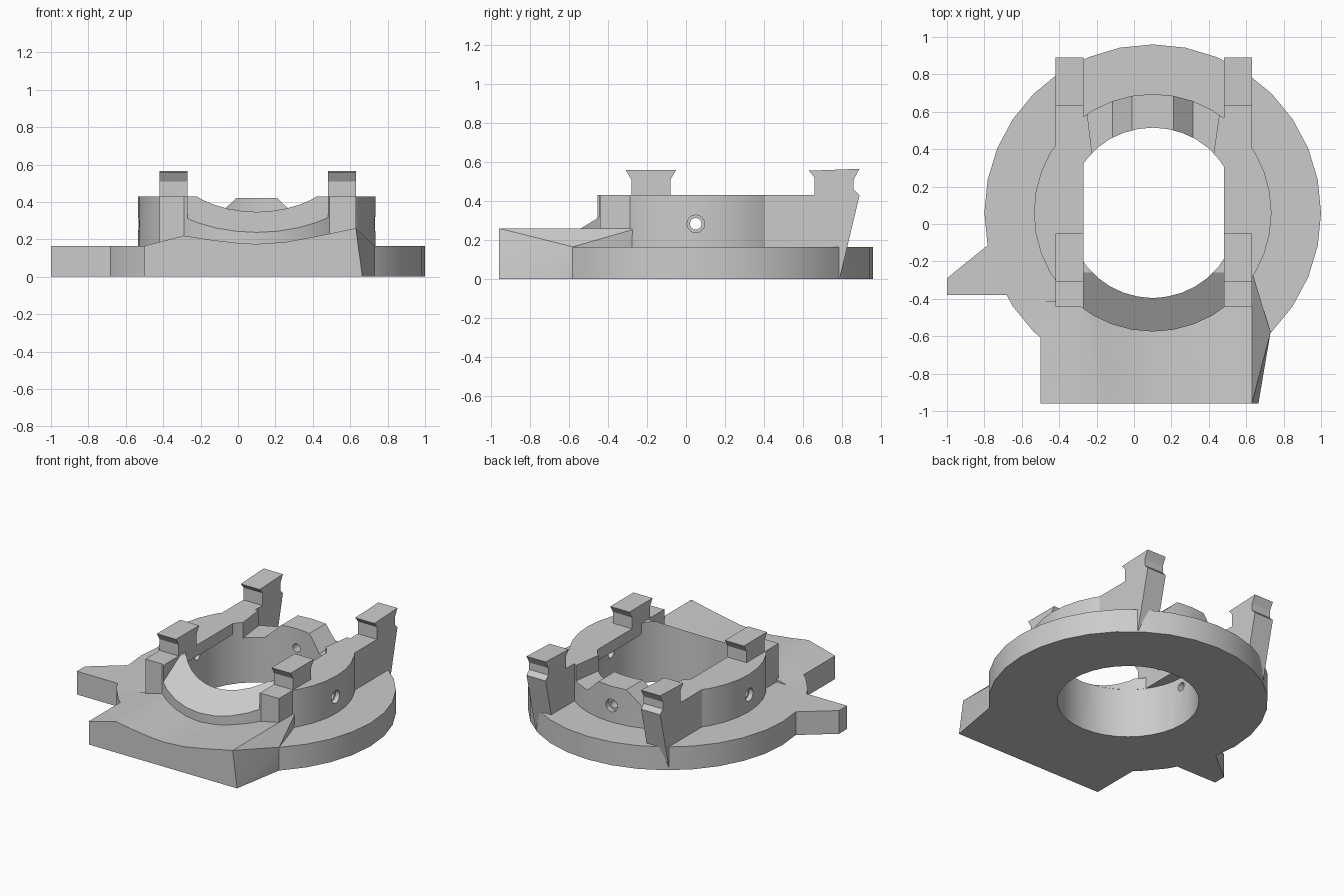
import bpy, bmesh, math
from mathutils import Matrix, Vector

if "Cube" in bpy.data.objects:
    bpy.data.objects.remove(bpy.data.objects["Cube"], do_unlink=True)

CX, CY = 0.10, 0.06          # ring centre
GREY = (0.6, 0.6, 0.6, 1)

mat = bpy.data.materials.new("plain_grey")
mat.use_nodes = True
mat.diffuse_color = GREY
mat.node_tree.nodes["Principled BSDF"].inputs["Base Color"].default_value = GREY


def finish(name, bm):
    bmesh.ops.recalc_face_normals(bm, faces=bm.faces[:])
    mesh = bpy.data.meshes.new(name)
    bm.to_mesh(mesh)
    bm.free()
    mesh.materials.append(mat)
    obj = bpy.data.objects.new(name, mesh)
    bpy.context.scene.collection.objects.link(obj)
    return obj


def prism(name, outline, axis, a, b):
    """Extrude a 2D outline along an axis from a to b."""
    place = {"x": lambda u, v, t: (t, u, v),
             "y": lambda u, v, t: (u, t, v),
             "z": lambda u, v, t: (u, v, t)}[axis]
    bm = bmesh.new()
    face = bm.faces.new([bm.verts.new(place(u, v, a)) for u, v in outline])
    ext = bmesh.ops.extrude_face_region(bm, geom=[face])
    move = Vector(place(0, 0, b - a))
    for v in ext["geom"]:
        if isinstance(v, bmesh.types.BMVert):
            v.co += move
    return finish(name, bm)


def box(name, x0, x1, y0, y1, z0, z1):
    return prism(name, [(x0, y0), (x1, y0), (x1, y1), (x0, y1)], "z", z0, z1)


def disc(name, radius, z0, z1, sides=36):
    ring = [(CX + radius * math.cos(i * math.tau / sides),
             CY + radius * math.sin(i * math.tau / sides)) for i in range(sides)]
    return prism(name, ring, "z", z0, z1)


def drill(name, radius, centre, length, axis):
    bm = bmesh.new()
    turn = Matrix.Rotation(math.pi / 2, 4, "Y" if axis == "x" else "X")
    bmesh.ops.create_cone(bm, cap_ends=True, segments=16, radius1=radius,
                          radius2=radius, depth=length,
                          matrix=Matrix.Translation(centre) @ turn)
    return finish(name, bm)


def combine(target, other, operation):
    mod = target.modifiers.new(operation, "BOOLEAN")
    mod.operation = operation
    mod.solver = "EXACT"
    mod.object = other
    bpy.context.view_layer.objects.active = target
    bpy.ops.object.modifier_apply(modifier=mod.name)
    bpy.data.objects.remove(other, do_unlink=True)


# Base plate with a pointed side tab
body = disc("adapter_body", 0.9, 0, 0.165, 32)
tab = [(-1, -0.38), (-0.3, -0.38), (-0.3, 0.0), (-0.79, -0.12), (-1, -0.29)]
combine(body, prism("side_tab", tab, "z", 0, 0.165), "UNION")

# Front ledge with a dished top
ledge = [(-0.5, 0), (-0.5, 0.165), (-0.29, 0.22), (-0.15, 0.198), (0, 0.18),
         (0.1, 0.175), (0.25, 0.185), (0.4, 0.212), (0.63, 0.26), (0.63, 0)]
combine(body, prism("front_ledge", ledge, "y", -0.96, -0.415), "UNION")

# Slanted wedge at the ledge end
bm = bmesh.new()
for co in [(0.62, -0.96, 0), (0.62, -0.96, 0.258), (0.63, -0.96, 0.26),
           (0.62, -0.25, 0), (0.62, -0.25, 0.258), (0.63, -0.25, 0.26),
           (0.73, -0.58, 0), (0.73, -0.58, 0.165), (0.665, -0.96, 0)]:
    bm.verts.new(co)
bmesh.ops.convex_hull(bm, input=bm.verts[:])
combine(body, finish("ledge_wedge", bm), "UNION")

# Collar with squared front, lowered back and sloped front lip
collar = disc("collar", 0.635, 0.1, 0.43)
combine(collar, box("front_wall", -0.42, 0.63, -0.44, 0, 0.1, 0.43), "UNION")
back_gap = [(-0.215, 0.3), (0.415, 0.3), (0.475, 0.72), (-0.265, 0.72)]
combine(collar, prism("back_cutter", back_gap, "z", 0.32, 0.7), "DIFFERENCE")
slope = [(-0.6, 0.222), (-0.24, 0.442), (-0.24, 0.7), (-0.6, 0.7)]
combine(collar, prism("lip_cutter", slope, "x", -0.27, 0.48), "DIFFERENCE")

# Raised boss at the back of the collar
boss_shape = [(-0.115, 0.25), (-0.115, 0.32), (-0.01, 0.42),
              (0.21, 0.42), (0.315, 0.32), (0.315, 0.25)]
boss = prism("back_boss", boss_shape, "y", 0.3, 0.8)
combine(boss, disc("boss_trim", 0.635, 0, 1), "INTERSECT")
combine(collar, boss, "UNION")
combine(collar, disc("upper_bore", 0.455, 0.2, 1), "DIFFERENCE")
combine(body, collar, "UNION")

# Side rails, each carrying two dovetail posts
rail = [(-0.44, 0.1), (-0.44, 0.43), (-0.28, 0.43), (-0.28, 0.51),
        (-0.31, 0.56), (-0.05, 0.56), (-0.08, 0.51), (-0.08, 0.43),
        (0.66, 0.43), (0.66, 0.52), (0.63, 0.555), (0.89, 0.565),
        (0.86, 0.51), (0.86, 0.46), (0.89, 0.43), (0.79, 0.01), (0.6, 0.01)]
for name, x in (("right_rail", -0.42), ("left_rail", 0.48)):
    combine(body, prism(name, rail, "x", x, x + 0.15), "UNION")

# Round bore below the rail tops
combine(body, disc("lower_bore", 0.456, -0.5, 0.35), "DIFFERENCE")

# Screw holes with counterbores on both sides and the back
combine(body, drill("side_hole", 0.03, (CX, 0.05, 0.283), 2, "x"), "DIFFERENCE")
combine(body, drill("back_hole", 0.03, (CX, 0.6, 0.283), 0.5, "y"), "DIFFERENCE")
for s in (-1, 1):
    combine(body, drill("side_counterbore", 0.045, (CX + s * 0.65, 0.05, 0.283), 0.1, "x"),
            "DIFFERENCE")
combine(body, drill("back_counterbore", 0.045, (CX, CY + 0.65, 0.283), 0.1, "y"), "DIFFERENCE")

# Smooth the round walls and keep edges crisp
bpy.ops.object.select_all(action="DESELECT")
body.select_set(True)
bpy.context.view_layer.objects.active = body
bpy.ops.object.shade_smooth_by_angle(angle=math.radians(25))
